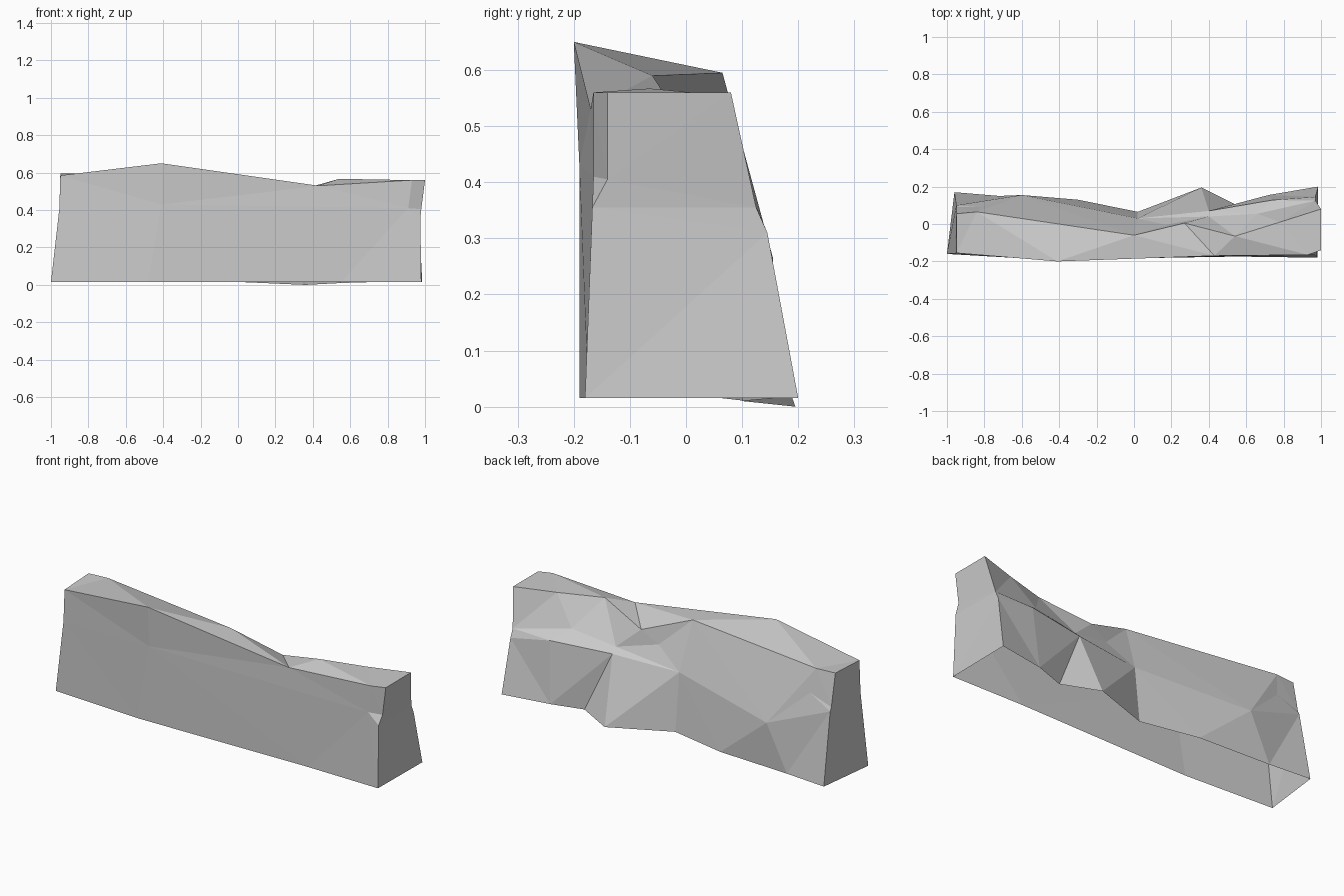
import bpy
import bmesh

default_cube = bpy.data.objects.get("Cube")
if default_cube:
    bpy.data.objects.remove(default_cube, do_unlink=True)

# Long edges of the boulder, each running from its right end to its left end
front_base = [(-1, -.16, .015), (-.48, -.19, .015), (.55, -.174, .015),
              (.98, -.18, .015), (.975, -.167, .355)]
front_middle = [(-.955, -.157, .41), (-.41, -.19, .43), (.91, -.165, .41), (.98, -.14, .405)]
front_crest = [(-.95, -.155, .585), (-.41, -.2, .65), (.43, -.17, .53),
               (.93, -.165, .56), (1, -.14, .56)]
rear_crest = [(-.95, .055, .595), (-.84, .065, .595), (0, -.06, .59),
              (.27, .005, .49), (.54, -.065, .567), (.78, .01, .56), (1, .08, .56)]
shelf_inner = [(-.95, .09, .42), (-.82, .09, .465), (-.6, .155, .265), (.02, .03, .33),
               (.17, -.005, .43), (.4, .04, .374), (.66, .055, .41), (.97, .125, .355)]
shelf_outer = [(-.95, .1, .4), (-.6, .155, .265), (.02, .03, .33), (.4, .07, .345),
               (.74, .128, .35), (.97, .145, .31)]
rear_base = [(-.96, .17, .015), (-.72, .15, .015), (-.3, .13, .015), (.02, .065, .015),
             (.36, .195, 0), (.55, .1, .01), (.72, .155, .015), (.985, .2, .015)]

bm = bmesh.new()
shared_points = {}


def vertex(point):
    if point not in shared_points:
        shared_points[point] = bm.verts.new(point)
    return shared_points[point]


def add_face(*points):
    corners = list(dict.fromkeys(vertex(p) for p in points))
    if len(corners) > 2:
        bm.faces.new(corners)


def zip_edges(first, second, lead=0):
    """Fill the strip between two long edges with triangles, in order of x."""
    i = j = 0
    while i < len(first) - 1 or j < len(second) - 1:
        step_first = j == len(second) - 1 or (
            i < len(first) - 1 and first[i + 1][0] - lead <= second[j + 1][0])
        if step_first:
            add_face(first[i], second[j], first[i + 1])
            i += 1
        else:
            add_face(first[i], second[j], second[j + 1])
            j += 1


def end_wall(base, low, middle, crest, rear, inner, outer, foot):
    """Close one end, with a narrow band at the height of the shelf."""
    add_face(middle, crest, rear, inner)
    add_face(middle, inner, low)
    add_face(low, inner, outer)
    add_face(low, outer, foot, base)


# Front face, sloping top, broken shelf and back; the underside stays open
zip_edges(front_base, front_middle)
zip_edges(front_middle, front_crest)
zip_edges(front_crest, rear_crest, lead=.2)
zip_edges(rear_crest, shelf_inner)
zip_edges(shelf_inner, shelf_outer)
zip_edges(shelf_outer, rear_base)

# The two end walls
upper_rails = [front_middle, front_crest, rear_crest, shelf_inner, shelf_outer, rear_base]
end_wall(front_base[0], front_middle[0], *[rail[0] for rail in upper_rails])
end_wall(front_base[-2], front_base[-1], *[rail[-1] for rail in upper_rails])

bmesh.ops.triangulate(bm, faces=[f for f in bm.faces if len(f.verts) > 3])
bmesh.ops.recalc_face_normals(bm, faces=bm.faces)
mesh = bpy.data.meshes.new("rock_wall")
bm.to_mesh(mesh)
bm.free()

# Plain stone colour
stone = bpy.data.materials.new("stone_grey")
stone.use_nodes = True
colour = (.6, .6, .6, 1)
stone.diffuse_color = colour
stone.node_tree.nodes["Principled BSDF"].inputs["Base Color"].default_value = colour
mesh.materials.append(stone)

rock_wall = bpy.data.objects.new("rock_wall", mesh)
bpy.context.collection.objects.link(rock_wall)
